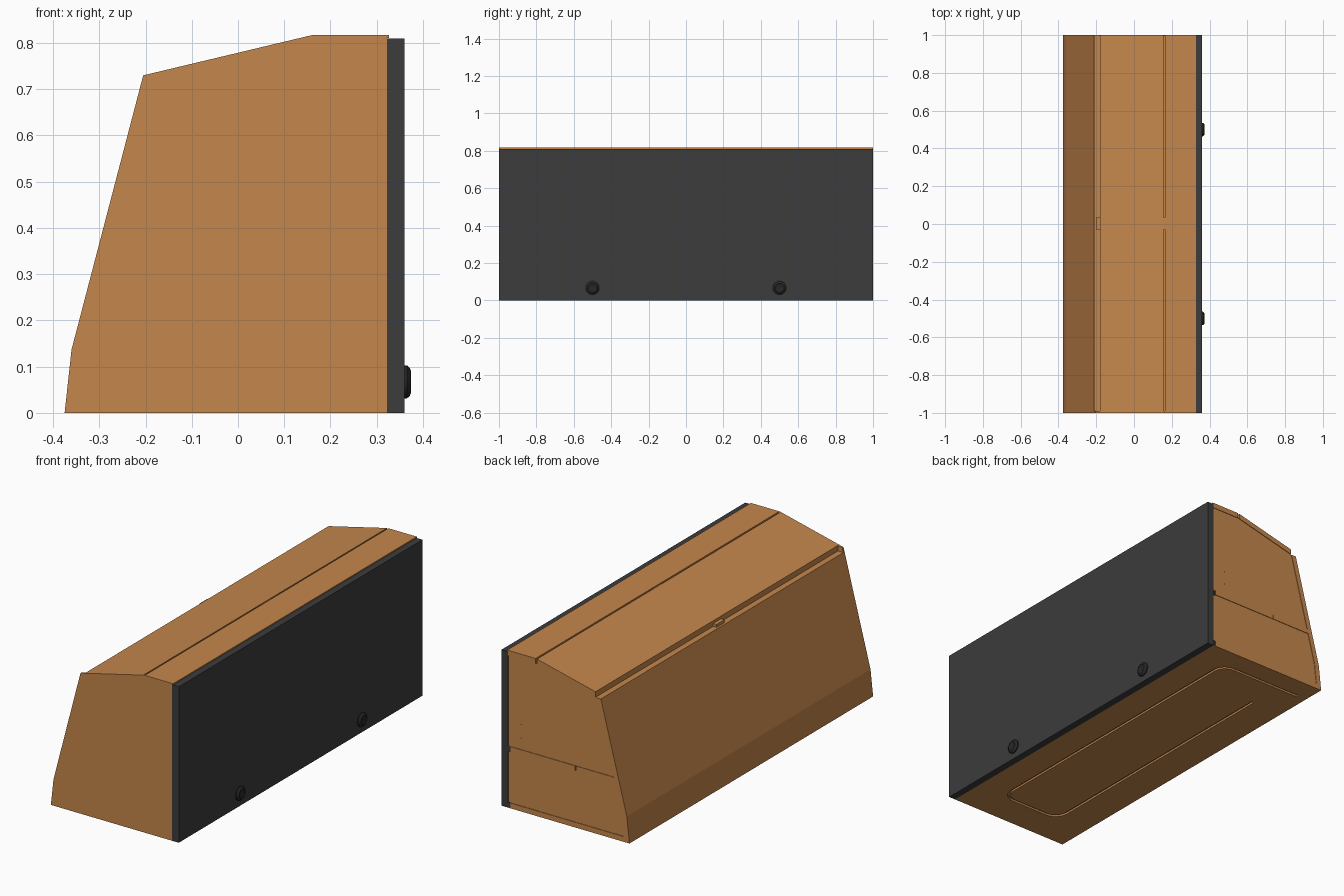
import bpy, bmesh, math
from mathutils import Vector

if "Cube" in bpy.data.objects:
    bpy.data.objects.remove(bpy.data.objects["Cube"])


def material(name, rgb):
    m = bpy.data.materials.new(name)
    m.diffuse_color = (*rgb, 1)
    m.use_nodes = True
    m.node_tree.nodes["Principled BSDF"].inputs["Base Color"].default_value = m.diffuse_color
    return m


WOOD = material("warm wood", (0.56, 0.243, 0.072))
DARK = material("charcoal", (0.045, 0.045, 0.045))
KNOB = material("knob black", (0.02, 0.02, 0.02))


def prism(name, pts, a, b, mat=WOOD, axis="y"):
    """Extrude a profile: (x, z) points along y, or (x, y) points along z."""
    bm = bmesh.new()
    place = (lambda p, t: (p[0], t, p[1])) if axis == "y" else (lambda p, t: (p[0], p[1], t))
    lo = [bm.verts.new(place(p, a)) for p in pts]
    hi = [bm.verts.new(place(p, b)) for p in pts]
    bm.faces.new(lo)
    bm.faces.new(hi[::-1])
    n = len(pts)
    for i in range(n):
        j = (i + 1) % n
        bm.faces.new((lo[j], lo[i], hi[i], hi[j]))
    bmesh.ops.recalc_face_normals(bm, faces=bm.faces)
    me = bpy.data.meshes.new(name)
    bm.to_mesh(me)
    bm.free()
    me.materials.append(mat)
    ob = bpy.data.objects.new(name, me)
    bpy.context.collection.objects.link(ob)
    return ob


def box(name, x0, x1, z0, z1, y0, y1, mat=WOOD):
    return prism(name, [(x0, z0), (x1, z0), (x1, z1), (x0, z1)], y0, y1, mat)


def front_x(z):
    """x of the outer front surface at height z."""
    if z < 0.137:
        return -0.375 + z * 0.015 / 0.137
    return -0.36 + (z - 0.137) * 0.155 / 0.593


def lid_z(x):
    """Height of the sloping lid at x."""
    return 0.73 + (x + 0.205) * 0.087 / 0.365


T = 0.027            # board thickness
BACK = 0.322         # where the dark back panel starts
Y0, Y1 = -0.99, 1.0  # boards run from the end panel to the open end
FILL = 0.997         # infill sits just behind the board ends

# full-profile end panel
prism("end_panel", [(-0.375, 0), (BACK, 0), (BACK, 0.811), (0.327, 0.811), (0.327, 0.817),
                    (0.16, 0.817), (-0.205, 0.73), (-0.36, 0.137)], -1, Y0)

# dark back panel
box("back_panel", BACK, 0.36, 0, 0.81, -1, 1, DARK)

# front boards: low kick board and sloping board
prism("kick_board", [(-0.375, 0), (-0.375 + T, 0), (-0.36 + T, 0.137), (-0.36, 0.137)], Y0, Y1)
prism("front_board", [(-0.36, 0.137), (-0.36 + T, 0.137), (front_x(0.707) + T, 0.707),
                      (front_x(0.707), 0.707)], Y0, Y1)

# lid, rear top board and its lip over the back panel
prism("lid", [(-0.18, lid_z(-0.18) - T), (0.156, lid_z(0.156) - T), (0.156, lid_z(0.156)),
              (-0.18, lid_z(-0.18))], Y0, Y1)
box("top_board", 0.164, BACK, 0.79, 0.817, Y0, Y1)
box("top_lip", BACK, 0.327, 0.811, 0.817, Y0, Y1)

# shelf in two lengths and the infill blocks above and below it
S0, S1 = 0.295, 0.32
xm = -0.065
prism("shelf_front", [(front_x(S0) + T, S0), (xm - .002, S0), (xm - .002, S1), (front_x(S1) + T, S1)], Y0, Y1)
box("shelf_rear", xm + 0.002, BACK, S0, S1, Y0, Y1)
prism("lower_infill", [(front_x(T) + T, T), (BACK, T), (BACK, S0), (front_x(S0) + T, S0),
                       (-0.36 + T, 0.137)], Y0, FILL)
prism("upper_infill", [(front_x(S1) + T, S1), (BACK, S1), (BACK, 0.79), (0.156, 0.79),
                       (-0.18, lid_z(-0.18) - T), (-0.18, 0.707), (front_x(0.707) + T, 0.707)], Y0, FILL)

# small latch tabs in the lid gaps
box("front_latch", -0.2, -0.18, 0.70, 0.722, -0.03, 0.035)
box("hinge_tab", 0.156, 0.164, 0.78, 0.813, -0.03, 0.035)

# dark fittings and pin holes on the open end
for i, z in enumerate((0.003, S0 - 0.003)):
    box(f"rear_fitting_{i}", 0.309, BACK, z, z + 0.026, 0.99, 1.0005, DARK)
for i, z in enumerate((0.38, 0.45)):
    box(f"pin_hole_{i}", 0.247, 0.253, z - 0.003, z + 0.003, 0.99, 0.9975, DARK)

# bottom board with a rounded groove cut in its underside
bottom = prism("bottom_board", [(-0.375 + T, 0), (BACK, 0), (BACK, T), (front_x(T) + T, T)], Y0, Y1)


def rounded_path(corners, r):
    out = [Vector(corners[0])]
    for p, c, n in zip(corners, corners[1:], corners[2:]):
        c = Vector(c)
        u, v = (Vector(p) - c).normalized(), (Vector(n) - c).normalized()
        for k in range(9):
            t = k / 8 * math.pi / 2
            out.append(c + (u + v) * r - v * r * math.cos(t) - u * r * math.sin(t))
    return out + [Vector(corners[-1])]


path = rounded_path([(-0.19, 0.69), (-0.19, -0.82), (0.16, -0.82), (0.16, 0.88), (-0.32, 0.88)], 0.07)
left, right = [], []
for i, p in enumerate(path):
    d = (path[min(i + 1, len(path) - 1)] - path[max(i - 1, 0)]).normalized()
    side = Vector((-d.y, d.x)) * 0.007
    left.append(p + side)
    right.append(p - side)
cutter = prism("groove_cutter", left + right[::-1], -0.02, 0.01, WOOD, "z")
cutter.hide_render = True
mod = bottom.modifiers.new("groove", "BOOLEAN")
mod.operation, mod.solver, mod.object = "DIFFERENCE", "EXACT", cutter
bpy.context.view_layer.objects.active = bottom
bpy.ops.object.modifier_apply(modifier=mod.name)
bpy.data.objects.remove(cutter)

# round dished knobs on the back panel
PROFILE = [(0.036, 0.358), (0.036, 0.365), (0.031, 0.371), (0.024, 0.374), (0.02, 0.372)]
SEG = 32
for name, y in (("knob_left", -0.5), ("knob_right", 0.5)):
    bm = bmesh.new()
    rings = [[bm.verts.new((x, y + r * math.cos(a), 0.067 + r * math.sin(a)))
              for a in (2 * math.pi * k / SEG for k in range(SEG))] for r, x in PROFILE]
    for a, b in zip(rings, rings[1:]):
        for k in range(SEG):
            j = (k + 1) % SEG
            bm.faces.new((a[k], a[j], b[j], b[k]))
    bm.faces.new(rings[0][::-1])
    bm.faces.new(rings[-1])
    bmesh.ops.recalc_face_normals(bm, faces=bm.faces)
    me = bpy.data.meshes.new(name)
    bm.to_mesh(me)
    bm.free()
    me.materials.append(KNOB)
    ob = bpy.data.objects.new(name, me)
    bpy.context.collection.objects.link(ob)
    bpy.ops.object.select_all(action="DESELECT")
    ob.select_set(True)
    bpy.context.view_layer.objects.active = ob
    bpy.ops.object.shade_smooth_by_angle(angle=math.radians(30))
